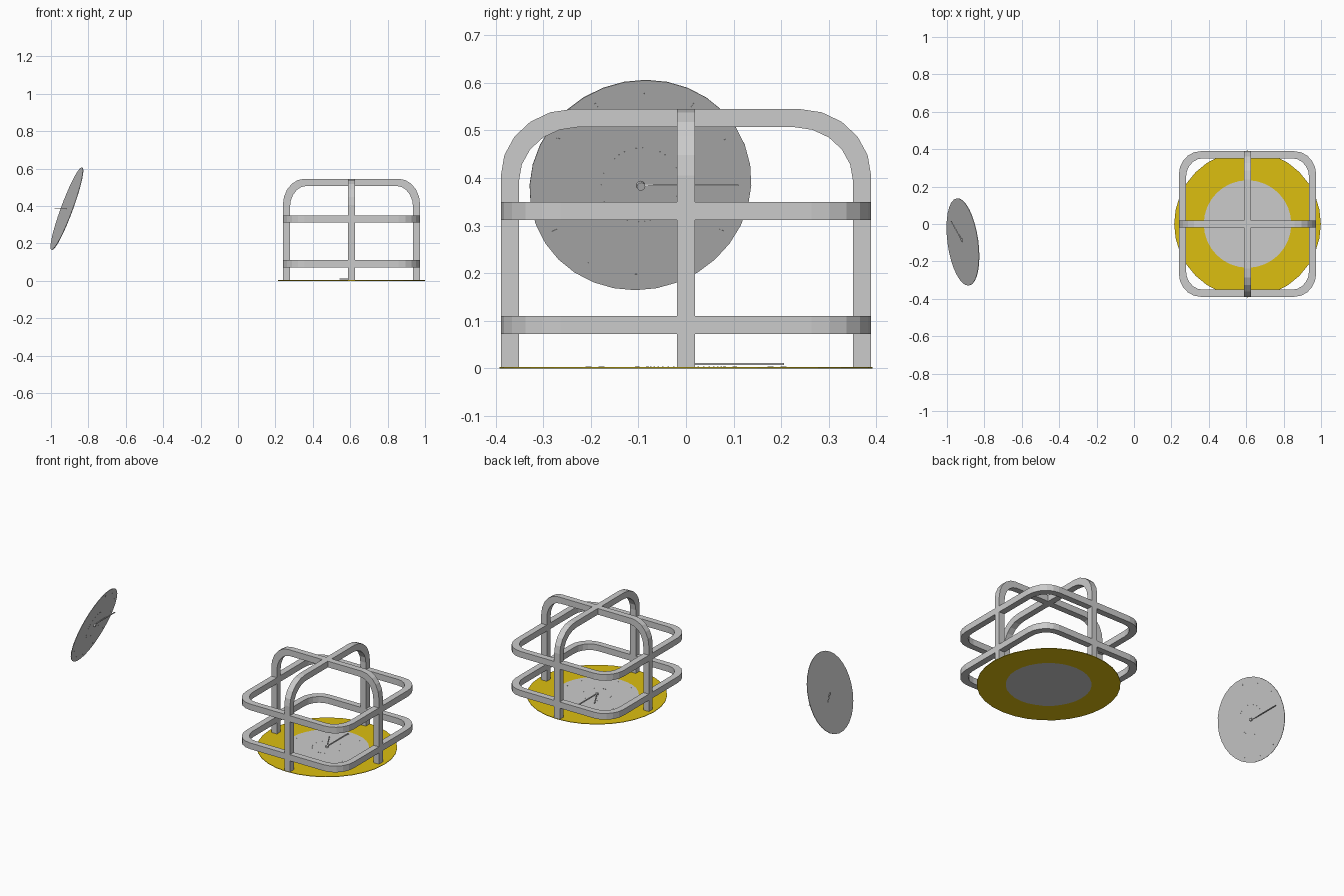
import bpy, bmesh, math
from mathutils import Vector, Matrix

if "Cube" in bpy.data.objects:
    bpy.data.objects.remove(bpy.data.objects["Cube"])

CX = 0.607          # centre of the caged dial
BAR = 0.038         # bar thickness


def make(name, bm, matrix=None):
    bmesh.ops.recalc_face_normals(bm, faces=bm.faces)
    me = bpy.data.meshes.new(name)
    bm.to_mesh(me)
    bm.free()
    ob = bpy.data.objects.new(name, me)
    bpy.context.collection.objects.link(ob)
    if matrix:
        ob.matrix_world = matrix
    return ob


def corner(cx, cy, rx, ry, a0, n=5):
    return [(cx + rx * math.cos(math.radians(a0 + 90 * i / n)),
             cy + ry * math.sin(math.radians(a0 + 90 * i / n))) for i in range(n + 1)]


def band(name, outer, inner, lo, hi, place, closed):
    """Square bar swept between an outer and an inner outline."""
    bm = bmesh.new()
    rings = []
    for o, i in zip(outer, inner):
        rings.append([bm.verts.new(place(*p, d)) for p, d in
                      ((o, lo), (o, hi), (i, hi), (i, lo))])
    n = len(rings)
    for k in range(n if closed else n - 1):
        a, b = rings[k], rings[(k + 1) % n]
        for j in range(4):
            bm.faces.new((a[j], a[(j + 1) % 4], b[(j + 1) % 4], b[j]))
    if not closed:
        bm.faces.new(rings[0])
        bm.faces.new(rings[-1])
    return make(name, bm)


def arch_line(w, h, rx, rz):
    return ([(w, 0.002)] + corner(w - rx, h - rz, rx, rz, 0)
            + corner(-w + rx, h - rz, rx, rz, 90) + [(-w, 0.002)])


def loop_line(w, d, rx, ry):
    pts = []
    for sx, sy, a in ((1, 1, 0), (-1, 1, 90), (-1, -1, 180), (1, -1, 270)):
        pts += corner(sx * (w - rx), sy * (d - ry), rx, ry, a)
    return pts


def arch(name, w, rx, place):
    top, rz = 0.545, 0.14
    band(name, arch_line(w, top, rx, rz),
         arch_line(w - BAR, top - BAR, rx - BAR * 0.7, rz - BAR * 0.7),
         -BAR / 2, BAR / 2, place, False)


# cage arches
arch("cage_arch_side_to_side", 0.367, 0.115, lambda u, z, d: (CX + u, d, z))
arch("cage_arch_front_to_back", 0.389, 0.15, lambda u, z, d: (CX + d, u, z))

# cage hoops
for name, z in (("lower_cage_hoop", 0.072), ("upper_cage_hoop", 0.312)):
    band(name, loop_line(0.367, 0.389, 0.115, 0.125),
         loop_line(0.367 - BAR, 0.389 - BAR, 0.09, 0.1),
         z, z + BAR, lambda x, y, d: (CX + x, y, d), True)

# yellow base ring
def circle(r, n=32):
    return [(r * math.cos(math.tau * i / n), r * math.sin(math.tau * i / n)) for i in range(n)]

ring = band("base_ring", circle(0.392), circle(0.234), 0.0, 0.003,
            lambda x, y, d: (CX + x, y, d), True)
yellow = bpy.data.materials.new("yellow")
yellow.diffuse_color = (0.72, 0.52, 0.005, 1)
yellow.use_nodes = True
yellow.node_tree.nodes["Principled BSDF"].inputs["Base Color"].default_value = yellow.diffuse_color
ring.data.materials.append(yellow)


def cyl(bm, r, h, z, n, x=0, y=0):
    bmesh.ops.create_cone(bm, cap_ends=True, segments=n, radius1=r, radius2=r, depth=h,
                          matrix=Matrix.Translation((x, y, z)))


def box(bm, sx, sy, sz, m):
    bmesh.ops.create_cube(bm, size=1, matrix=m @ Matrix.Diagonal((sx, sy, sz, 1)))


def dial(prefix, centre, normal, hand_z):
    pose = Matrix.Translation(centre) @ normal.to_track_quat('Z', 'Y').to_matrix().to_4x4()
    # dial plate
    bm = bmesh.new()
    cyl(bm, 0.235, 0.003, 0.0015, 32)
    make(prefix + "_dial", bm, pose)
    # hour marks and inner ring of dots
    bm = bmesh.new()
    for i in range(12):
        box(bm, 0.004, 0.012, 0.001,
            Matrix.Rotation(math.tau * i / 12, 4, 'Z') @ Matrix.Translation((0, 0.205, 0.0033)))
    for i in range(40):
        a = math.tau * i / 40
        cyl(bm, 0.0015, 0.001, 0.0033, 6, 0.083 * math.cos(a), 0.083 * math.sin(a))
    make(prefix + "_dial_marks", bm, pose)
    # hub
    bm = bmesh.new()
    cyl(bm, 0.009, 0.012, 0.006, 12)
    make(prefix + "_hub", bm, pose)
    # hands stay level on both dials
    for part, length, angle in (("long_hand", 0.206, 0), ("short_hand", 0.128, 29)):
        bm = bmesh.new()
        box(bm, 0.006, length, 0.004,
            Matrix.Rotation(math.radians(angle), 4, 'Z') @ Matrix.Translation((0, length / 2, 0)))
        make(prefix + "_" + part, bm, Matrix.Translation(centre + Vector((0, 0, hand_z))))


dial("caged", Vector((CX, 0, 0)), Vector((0, 0, 1)), 0.009)
dial("loose", Vector((-0.916, -0.096, 0.386)), Vector((0.93, 0.13, -0.345)), -0.001)
